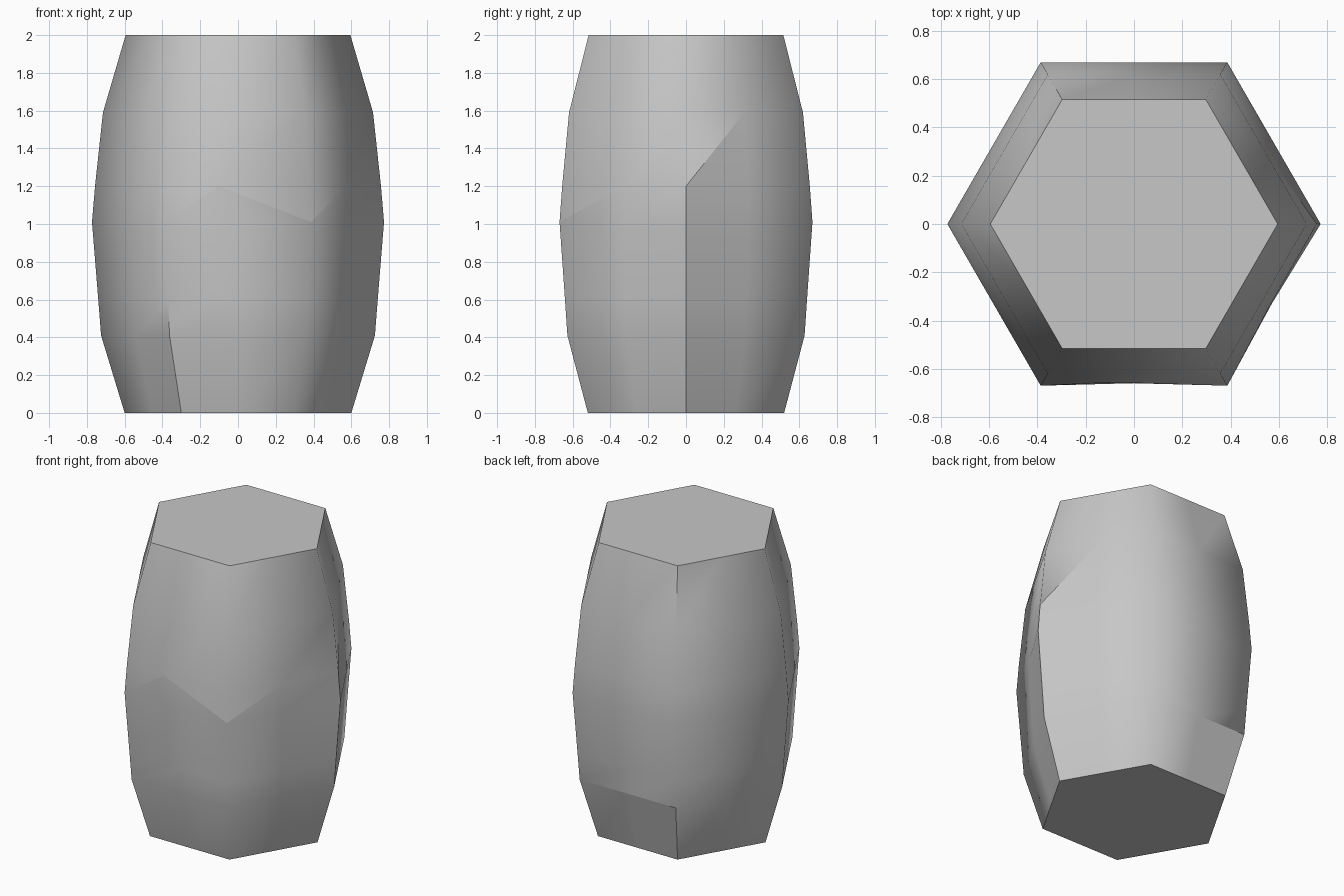
import bpy, bmesh, math

if "Cube" in bpy.data.objects:
    bpy.data.objects.remove(bpy.data.objects["Cube"])

# (height, corner radius) of each six-sided ring
RINGS = [(0, .60), (.41, .725), (.59, .739), (1.01, .773),
         (1.2, .757), (1.59, .715), (2.0, .595)]

grey = bpy.data.materials.new("plain_grey")
grey.diffuse_color = (.57, .57, .57, 1)
grey.use_nodes = True
grey.node_tree.nodes["Principled BSDF"].inputs["Base Color"].default_value = grey.diffuse_color

# Body: twelve columns, alternating corners and face middles
bm = bmesh.new()
grid = []
for z, r in RINGS:
    row = []
    for k in range(12):
        a = math.radians(30 * k)
        d = r if k % 2 == 0 else r * math.cos(math.pi / 6)
        row.append(bm.verts.new((d * math.cos(a), d * math.sin(a), z)))
    grid.append(row)
for low, high in zip(grid, grid[1:]):
    for k in range(12):
        n = (k + 1) % 12
        bm.faces.new((low[k], low[n], high[n], high[k]))
bm.faces.new(list(reversed(grid[0])))
bm.faces.new(grid[-1])

# Slight flattening in the front and front-right sides
for k in (9, 11):
    grid[3][k].co.x *= .985
    grid[3][k].co.y *= .985
grid[4][9].co.x = -.1

# Creases, each a chain of (ring, column) points
CREASES = [
    [(3, 8), (4, 9), (3, 10), (4, 11)],      # shallow V around the front
    [(0, 0), (1, 0), (2, 0), (3, 0), (4, 0), (5, 1)],  # right corner
    [(0, 8), (1, 8), (2, 8)],                # front-left lower corner
    [(2, 6), (2, 7)],                        # left side line
    [(0, 4), (1, 4), (1, 3), (1, 2)],        # lower back step
    [(5, 4), (6, 4)],                        # upper back-left corner
]
for f in bm.faces:
    f.smooth = True
for chain in CREASES:
    for (i, k), (j, m) in zip(chain, chain[1:]):
        a, b = grid[i][k], grid[j][m]
        if not bm.edges.get((a, b)):
            bmesh.ops.connect_verts(bm, verts=[a, b])
        e = bm.edges.get((a, b))
        if e:
            e.smooth = False

# Crisp rims around the flat ends
for row in (grid[0], grid[-1]):
    for k in range(12):
        bm.edges.get((row[k], row[(k + 1) % 12])).smooth = False

bmesh.ops.recalc_face_normals(bm, faces=bm.faces)
mesh = bpy.data.meshes.new("barrel_body")
bm.to_mesh(mesh)
bm.free()
mesh.materials.append(grey)
body = bpy.data.objects.new("barrel_body", mesh)
bpy.context.collection.objects.link(body)
